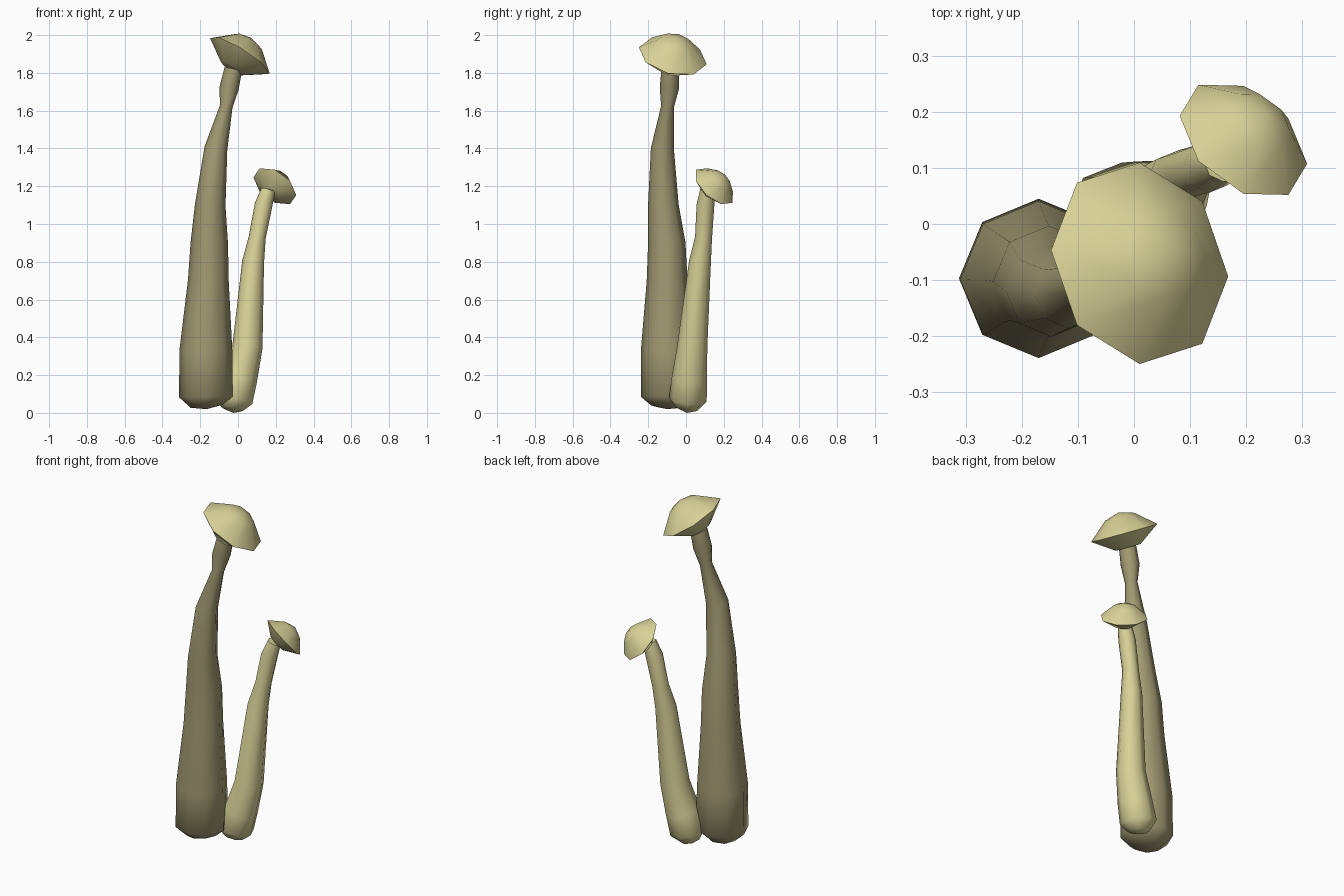
import bpy, bmesh, math
from mathutils import Vector

if "Cube" in bpy.data.objects:
    bpy.data.objects.remove(bpy.data.objects["Cube"])

SIDES = 8

def material(name, rgb):
    m = bpy.data.materials.new(name)
    m.diffuse_color = (*rgb, 1)
    m.use_nodes = True
    m.node_tree.nodes["Principled BSDF"].inputs["Base Color"].default_value = m.diffuse_color
    return m

pale = material("pale cream", (0.69, 0.64, 0.31))
olive = material("dull olive tan", (0.36, 0.325, 0.17))

def loft(name, rings, start, end, mat):
    """Skin 8-sided rings (centre, normal, radius), closed by a point at each end."""
    bm = bmesh.new()
    loops = []
    for c, n, r in rings:
        n = Vector(n).normalized()
        u = (Vector((1, 0, 0)) - n * n.x).normalized()
        v = n.cross(u)
        loops.append([bm.verts.new(Vector(c) + r * (u * math.cos(a) + v * math.sin(a)))
                      for a in (2 * math.pi * i / SIDES for i in range(SIDES))])
    a, b = bm.verts.new(start), bm.verts.new(end)
    for i in range(SIDES):
        j = (i + 1) % SIDES
        for lo, hi in zip(loops, loops[1:]):
            bm.faces.new((lo[i], lo[j], hi[j], hi[i]))
        bm.faces.new((a, loops[0][j], loops[0][i]))
        bm.faces.new((b, loops[-1][i], loops[-1][j]))
    bmesh.ops.recalc_face_normals(bm, faces=bm.faces)
    me = bpy.data.meshes.new(name)
    bm.to_mesh(me)
    bm.free()
    me.materials.append(mat)
    ob = bpy.data.objects.new(name, me)
    bpy.context.collection.objects.link(ob)
    bpy.ops.object.select_all(action='DESELECT')
    ob.select_set(True)
    bpy.context.view_layer.objects.active = ob
    bpy.ops.object.shade_smooth_by_angle(angle=math.radians(60))

def stem(name, path, foot, mat):
    pts = [Vector(p[:3]) for p in path]
    last = len(pts) - 1
    rings = [(p, pts[min(i + 1, last)] - pts[max(i - 1, 0)], path[i][3])
             for i, p in enumerate(pts)]
    loft(name, rings, foot, pts[-1], mat)

def cap(name, centre, normal, profile, mat):
    """Tilted cap: profile of (height, radius) along its axis, ends have radius 0."""
    c, n = Vector(centre), Vector(normal).normalized()
    rings = [(c + n * h, n, r) for h, r in profile[1:-1]]
    loft(name, rings, c + n * profile[0][0], c + n * profile[-1][0], mat)

# Tall mushroom: x, y, z, radius up the stem
stem("tall_stem", [
    (-.165, -.10, .035, .085), (-.17, -.097, .085, .142), (-.17, -.099, .33, .14),
    (-.157, -.10, .70, .108), (-.152, -.102, .90, .099), (-.147, -.12, 1.10, .081),
    (-.117, -.125, 1.40, .061), (-.063, -.098, 1.62, .034),
    (-.047, -.088, 1.72, .051), (-.025, -.083, 1.82, .047)],
    (-.165, -.10, .02), olive)
cap("tall_cap", (.01, -.07, 1.89), (.63, .25, 1),
    [(-.08, 0), (-.08, .07), (0, .185), (.09, .082), (.115, 0)], pale)

# Short mushroom
stem("short_stem", [
    (-.03, .0, .022, .06), (-.022, .01, .07, .1), (.008, .018, .18, .094),
    (.05, .033, .35, .08), (.08, .074, .80, .058), (.102, .093, .93, .045),
    (.135, .103, 1.10, .047), (.16, .113, 1.18, .038)],
    (-.025, .005, 0), pale)
cap("short_cap", (.195, .15, 1.2), (.755, .91, 1),
    [(-.05, 0), (-.05, .05), (0, .13), (.062, .06), (.083, 0)], pale)
